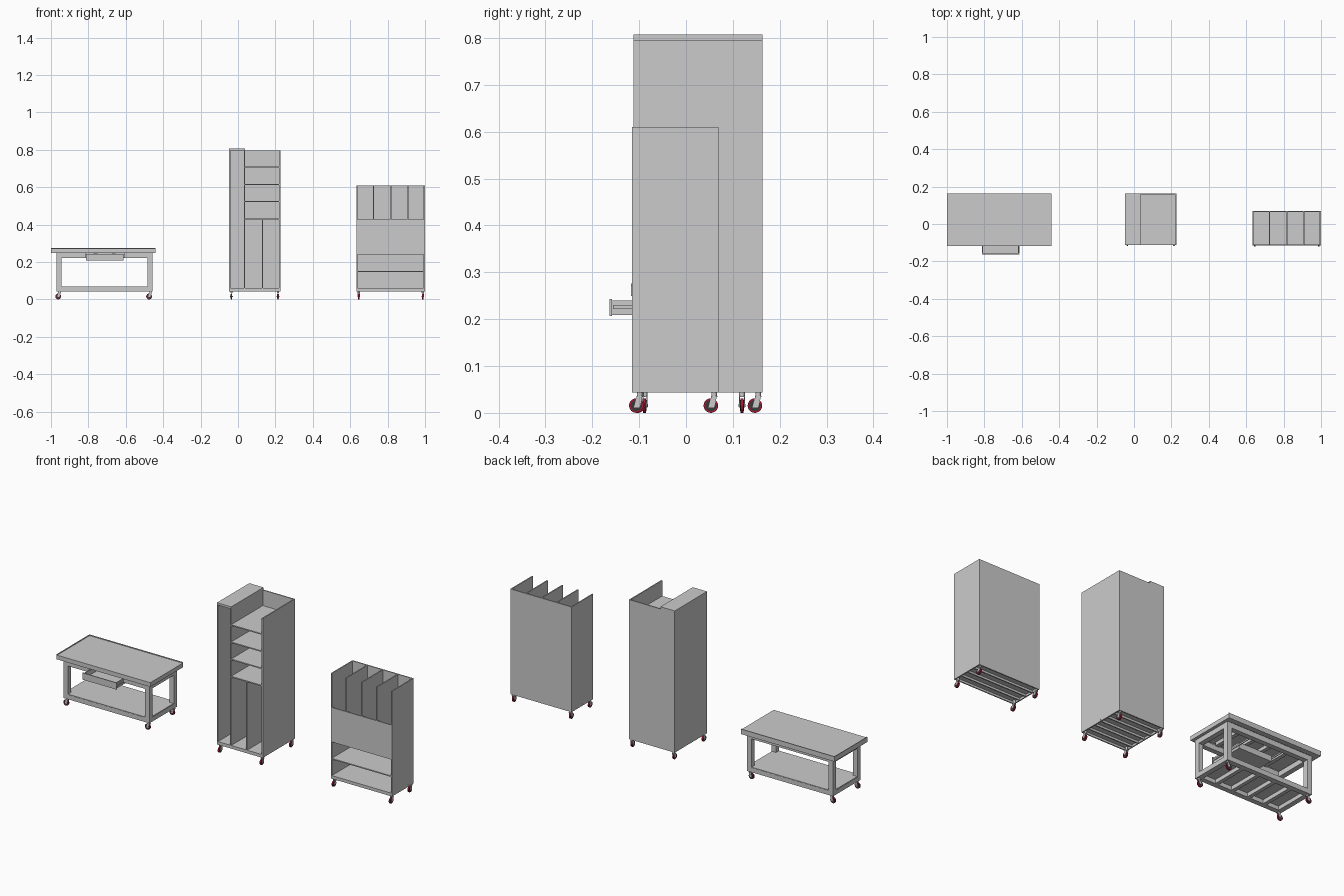
import bpy, math
from mathutils import Matrix, Vector

if "Cube" in bpy.data.objects:
    bpy.data.objects.remove(bpy.data.objects["Cube"])


def material(name, rgb):
    m = bpy.data.materials.new(name)
    m.diffuse_color = (*rgb, 1)
    m.use_nodes = True
    m.node_tree.nodes["Principled BSDF"].inputs["Base Color"].default_value = m.diffuse_color
    return m


RED = material("dark_red", (0.35, 0.01, 0.03))
BLACK = material("dark_rubber", (0.04, 0.04, 0.04))


def box(name, x0, x1, y0, y1, z0, z1, mat=None):
    bpy.ops.mesh.primitive_cube_add(size=1)
    o = bpy.context.object
    o.name = name
    o.data.transform(Matrix.Translation(((x0 + x1) / 2, (y0 + y1) / 2, (z0 + z1) / 2))
                     @ Matrix.Diagonal((x1 - x0, y1 - y0, z1 - z0, 1)))
    if mat:
        o.data.materials.append(mat)
    return o


def cylinder(name, r, depth, mat, n=24):
    bpy.ops.mesh.primitive_cylinder_add(radius=r, depth=depth, vertices=n)
    o = bpy.context.object
    o.name = name
    bpy.ops.object.shade_smooth_by_angle()
    if mat:
        o.data.materials.append(mat)
    return o


# Swivel caster: wheel rolling along y (turn=0) or x (turn=90 degrees)
def caster(x, y, top, turn):
    r = 0.0155
    base = Matrix.Translation((x, y, 0)) @ Matrix.Rotation(turn, 4, 'Z')
    axle = Matrix.Translation((0, -0.005, r)) @ Matrix.Rotation(math.pi / 2, 4, 'Y')
    parts = []
    for name, rad, depth, mat in (("caster_tyre", r, 0.007, RED),
                                  ("caster_wheel_disc", 0.012, 0.0084, BLACK),
                                  ("caster_axle", 0.003, 0.014, None)):
        o = cylinder(name, rad, depth, mat)
        o.data.transform(axle)
        parts.append(o)
    for s in (-1, 1):
        o = box("caster_fork", s * 0.0055 - 0.0008, s * 0.0055 + 0.0008,
                -0.006, 0.006, 0.012, 0.035)
        for v in o.data.vertices:        # fork leans toward the axle
            v.co.y += -0.004 if v.co.z < 0.02 else 0.002
        parts.append(o)
    parts.append(box("caster_fork_bridge", -0.0063, 0.0063, -0.005, 0.009, 0.0335, 0.036))
    o = cylinder("caster_stem", 0.006, top - 0.035, None, 16)
    o.data.transform(Matrix.Translation((0, 0.002, (top + 0.035) / 2)))
    parts.append(o)
    for o in parts:
        o.data.transform(base)


T = 0.006      # panel thickness
B = 0.043      # underside of all bodies


# Open cabinet body: sides, back, floor, ribs below the floor, casters
def carcass(n, x0, x1, y0, y1, z1, ribs):
    box(n + "_left_side", x0, x0 + T, y0, y1, B, z1)
    box(n + "_right_side", x1 - T, x1, y0, y1, B, z1)
    box(n + "_back", x0 + T, x1 - T, y1 - T, y1, B, z1)
    box(n + "_floor", x0 + T, x1 - T, y0, y1 - T, 0.054, 0.06)
    box(n + "_front_base_rail", x0 + T, x1 - T, y0, y0 + T, B, 0.054)
    for i in range(1, ribs + 1):
        y = y0 + (y1 - y0) * i / (ribs + 1)
        box(n + "_floor_rib", x0 - 0.0003, x1 + 0.0003, y - 0.003, y + 0.003, B, 0.054)
    for x in (x0 + 0.012, x1 - 0.012):
        for y in (y0 + 0.014, y1 - 0.011):
            caster(x, y, 0.054, 0)


# Tall cabinet with a narrow full-height bay on the left
X0, X1, Y0, Y1 = -0.047, 0.226, -0.112, 0.163
carcass("tall_cabinet", X0, X1, Y0, Y1, 0.795, 5)
box("tall_cabinet_bay_wall", 0.032, 0.038, Y0, Y1 - T, 0.06, 0.795)
box("tall_cabinet_bay_top", X0, 0.038, Y0, Y1, 0.795, 0.807)
for z in (0.43, 0.523, 0.615, 0.708):
    box("tall_cabinet_shelf", 0.038, X1 - T, Y0, Y1 - T, z - 0.003, z + 0.003)
box("tall_cabinet_lower_divider", 0.127, 0.133, Y0, Y1 - T, 0.06, 0.427)

# Bin cabinet: two open shelves below, four upright bays above
X0, X1, Y0, Y1 = 0.634, 0.999, -0.115, 0.069
carcass("bin_cabinet", X0, X1, Y0, Y1, 0.61, 3)
box("bin_cabinet_shelf", X0 + T, X1 - T, Y0, Y1 - T, 0.147, 0.153)
box("bin_cabinet_bin_floor", X0 + T, X1 - T, Y0, Y1 - T, 0.241, 0.247)
box("bin_cabinet_front_panel", X0 + T, X1 - T, Y0, Y0 + T, 0.247, 0.427)
for i in (1, 2, 3):
    x = X0 + (X1 - X0) * i / 4
    box("bin_cabinet_divider", x - 0.003, x + 0.003, Y0 + T, Y1 - T, 0.247, 0.61)
    box("bin_cabinet_divider_front", x - 0.003, x + 0.003, Y0, Y0 + T, 0.427, 0.61)

# Work table: legs and casters
LX, RX, FY, BY, W = -0.97, -0.457, -0.102, 0.133, 0.027
for x in (LX, RX - W):
    for y in (FY, BY - W):
        box("table_leg", x, x + W, y, y + W, B, 0.25)
        caster(x + W / 2, y + W / 2, B + 0.002, -math.pi / 2)

# Table lower frame and shelf
for y in (FY, BY - W):
    box("table_lower_long_rail", LX + W, RX - W, y, y + W, B, 0.067)
for x in (LX, RX - W):
    box("table_lower_side_rail", x, x + W, FY + W, BY - W, B, 0.067)
    box("table_side_apron", x, x + W, FY + W, BY - W, 0.222, 0.25)
for i in range(1, 5):
    x = LX + W / 2 + (RX - LX - W) * i / 5
    box("table_shelf_cross_beam", x - 0.01, x + 0.01, FY + W, BY - W, B, 0.064)
    box("table_top_cross_beam", x - 0.01, x + 0.01, FY + W, BY - W, 0.246, 0.265)
box("table_lower_shelf", LX + 0.002, RX - 0.002, FY + 0.001, BY - 0.001, 0.064, 0.07)

# Table upper rails, with a gap at the front for the drawer
box("table_back_apron", LX + W, RX - W, BY - W, BY, 0.222, 0.25)
box("table_front_apron_left", LX + W, -0.815, FY, FY + W, 0.222, 0.25)
box("table_front_apron_right", -0.61, RX - W, FY, FY + W, 0.222, 0.25)

# Table top with skirt and low lip on the left and back
TX0, TX1, TY0, TY1 = -1.0, -0.441, -0.117, 0.163
box("table_top_panel", TX0, TX1, TY0, TY1, 0.264, 0.272)
for n, y in (("front", TY0), ("back", TY1 - 0.028)):
    box("table_top_skirt_" + n, TX0, TX1, y, y + 0.028, 0.249, 0.264)
for n, x in (("left", TX0), ("right", TX1 - 0.028)):
    box("table_top_skirt_" + n, x, x + 0.028, TY0 + 0.028, TY1 - 0.028, 0.249, 0.264)
box("table_lip_left", TX0, TX0 + 0.004, TY0, TY1, 0.272, 0.276)
box("table_lip_back", TX0 + 0.004, TX1, TY1 - 0.004, TY1, 0.272, 0.276)

# Pulled-out drawer and its runners
DX0, DX1, DY0, DY1 = -0.81, -0.615, -0.16, 0.03
box("drawer_bottom", DX0, DX1, DY0, DY1, 0.209, 0.213)
box("drawer_left_side", DX0, DX0 + 0.004, DY0, DY1, 0.213, 0.24)
box("drawer_right_side", DX1 - 0.004, DX1, DY0, DY1, 0.213, 0.24)
box("drawer_back", DX0 + 0.004, DX1 - 0.004, DY1 - 0.004, DY1, 0.213, 0.24)
box("drawer_front", DX0 - 0.004, DX1 + 0.004, DY0 - 0.003, DY0 + 0.002, 0.207, 0.243)
for x in (DX0 - 0.004, DX1):
    box("drawer_runner", x, x + 0.004, DY0 + 0.004, BY - W, 0.222, 0.23)
